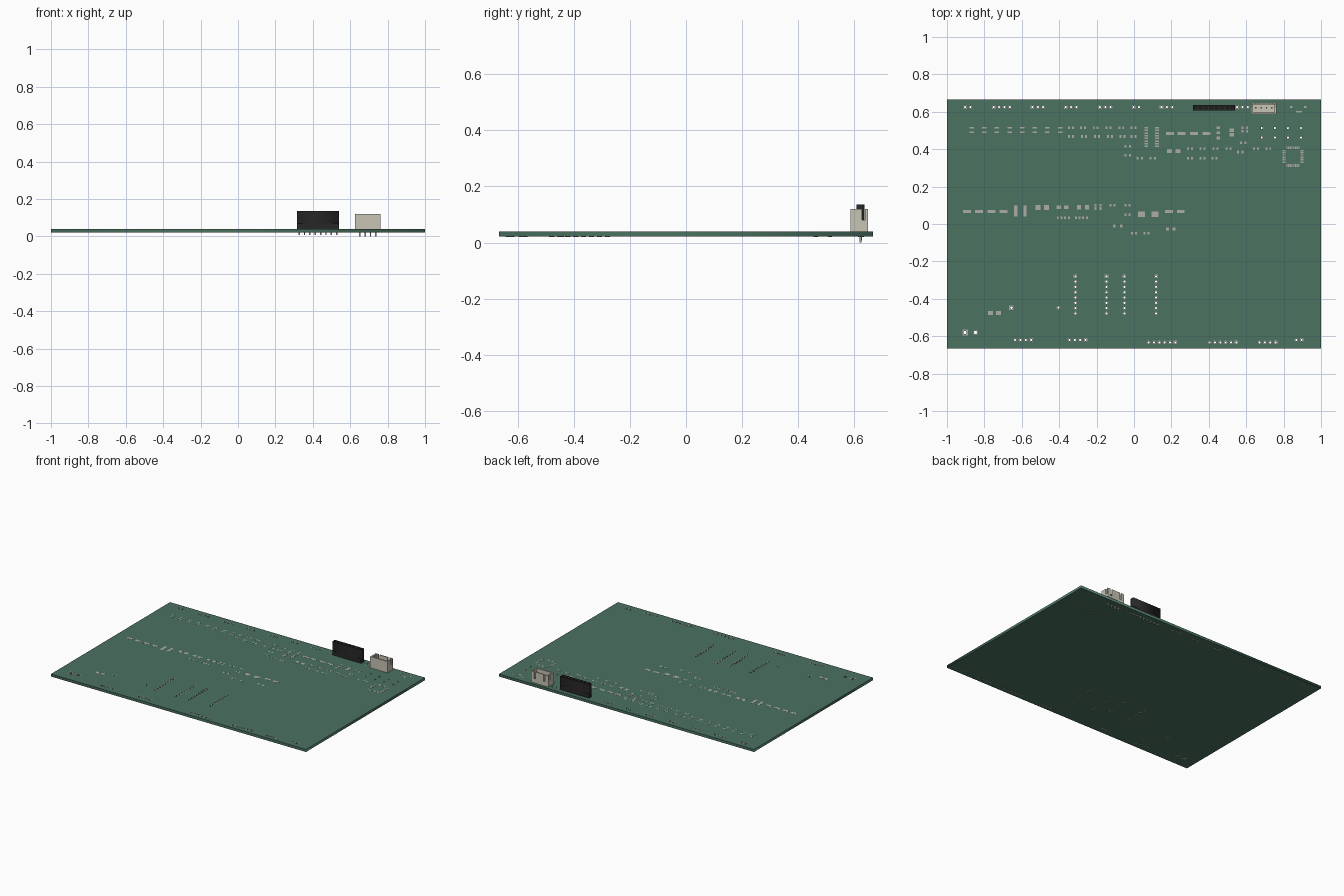
import bpy, math

BOT, TOP, T = 0.021, 0.039, 0.0006   # board faces and copper thickness
P = 0.0287                           # pin pitch


def material(name, rgb):
    m = bpy.data.materials.new(name)
    m.diffuse_color = (*rgb, 1)
    return m


GREEN = material("green_mask", (0.07, 0.17, 0.12))
METAL = material("pad_metal", (0.42, 0.42, 0.38))
CREAM = material("cream_plastic", (0.58, 0.56, 0.46))
BLACK = material("black_plastic", (0.02, 0.02, 0.02))


def rect(x, y, w, h):
    return [(x - w/2, y - h/2), (x + w/2, y - h/2), (x + w/2, y + h/2), (x - w/2, y + h/2)]


def circle(x, y, r, n=14):
    return [(x + r*math.cos(2*math.pi*i/n), y + r*math.sin(2*math.pi*i/n)) for i in range(n)]


def plate(name, loops, z0, z1, mat):
    """Extruded flat shape; loops inside other loops become holes."""
    cu = bpy.data.curves.new(name, 'CURVE')
    cu.dimensions, cu.fill_mode, cu.extrude = '2D', 'BOTH', (z1 - z0)/2
    for pts in loops:
        s = cu.splines.new('POLY')
        s.points.add(len(pts) - 1)
        for p, (x, y) in zip(s.points, pts):
            p.co = (x, y, 0, 1)
        s.use_cyclic_u = True
    cu.materials.append(mat)
    ob = bpy.data.objects.new(name, cu)
    bpy.context.collection.objects.link(ob)
    ob.location.z = (z0 + z1)/2
    bpy.ops.object.select_all(action='DESELECT')
    ob.select_set(True)
    bpy.context.view_layer.objects.active = ob
    bpy.ops.object.convert(target='MESH')


def boxes(name, items, mat):
    """One mesh of boxes: (x, y, w, h, z0, z1)."""
    v, f = [], []
    for x, y, w, h, z0, z1 in items:
        b = len(v)
        v += [(*p, z) for z in (z0, z1) for p in rect(x, y, w, h)]
        f += [[b + i for i in q] for q in ((3, 2, 1, 0), (4, 5, 6, 7), (0, 1, 5, 4),
                                           (1, 2, 6, 5), (2, 3, 7, 6), (3, 0, 4, 7))]
    me = bpy.data.meshes.new(name)
    me.from_pydata(v, [], f)
    me.materials.append(mat)
    bpy.context.collection.objects.link(bpy.data.objects.new(name, me))


# through-hole pads: (x, y, pad radius, hole radius, square)
holes = []


def header(x, y, n, sq=0, dx=P, dy=0, r=0.0095, h=0.0055):
    for i in range(n):
        holes.append((x + i*dx, y + i*dy, r, h, i == sq))


for x, n in ((-0.903, 2), (-0.75, 4), (-0.543, 3), (-0.365, 3), (-0.182, 3),
             (-0.002, 2), (0.147, 3), (0.551, 3)):
    header(x, 0.625, n)
header(0.327, 0.625, 7)
header(0.327 + 7*P, 0.625, 1, -1)
header(0.651, 0.622, 4)
for x, y, n, sq in ((-0.636, -0.62, 4, 3), (-0.345, -0.62, 4, 3), (0.078, -0.633, 6, 5),
                    (0.404, -0.633, 6, 5), (0.671, -0.633, 4, 3), (0.868, -0.62, 2, 1)):
    header(x, y, n, sq)
for x in (-0.313, -0.147, -0.051, 0.118):
    header(x, -0.28, 8, dx=0, dy=-0.0283)
for y in (0.513, 0.462):
    header(0.683, y, 4, -1, dx=0.07, r=0.008)
header(-0.903, -0.58, 1, 0, r=0.015, h=0.009)
header(-0.847, -0.58, 1, -1, r=0.014, h=0.009)
header(-0.655, -0.447, 1, 0, r=0.012, h=0.007)
header(-0.404, -0.447, 1, -1, r=0.010)

# drilled board
bores = [circle(x, y, h) for x, y, r, h, s in holes]
plate("circuit_board", [rect(0, 0, 2, 1.333)] + bores, BOT, TOP, GREEN)

# annular rings on both faces
rings = [rect(x, y, 2*r, 2*r) if s else circle(x, y, r) for x, y, r, h, s in holes]
plate("top_pad_rings", rings + bores, TOP, TOP + T, METAL)
plate("bottom_pad_rings", rings + bores, BOT - T, BOT, METAL)

# surface-mount pads
pads = []


def smd(w, h, y, *xs):
    pads.extend((x, y, w, h, TOP, TOP + T) for x in xs)


def pair(y, *xs, gap=0.021):
    for x in xs:
        smd(0.010, 0.014, y, x - gap/2, x + gap/2)


# upper rows
for y in (0.515, 0.49):
    smd(0.024, 0.009, y, *[-0.868 + 0.0675*i for i in range(8)])
pair(0.515, -0.337, -0.272, -0.205, -0.136, -0.068, -0.003)
pair(0.468, -0.337, -0.268, -0.198, -0.129, -0.061, -0.003)
for i in range(8):
    smd(0.02, 0.008, 0.515 - 0.0143*i, 0.066, 0.123)
smd(0.042, 0.016, 0.484, 0.192, 0.254, 0.321, 0.387)
smd(0.025, 0.022, 0.39, 0.19, 0.235)
for y in (0.515, 0.487, 0.46):
    smd(0.02, 0.014, y, 0.451)
for y in (0.502, 0.478):
    smd(0.025, 0.018, y, 0.522)
for y, x in ((0.515, 0.592), (0.495, 0.592), (0.435, 0.585), (0.385, 0.568), (0.415, -0.034),
             (0.367, -0.034), (0.352, 0.03), (0.352, 0.1)):
    pair(y, x, gap=0.024)
pair(0.402, 0.3, 0.367, 0.435, 0.505, 0.652, 0.718)
pair(0.352, 0.3, 0.367, 0.43)
smd(0.014, 0.012, 0.625, 0.84, 0.915)
smd(0.03, 0.010, 0.6, 0.882)
# square chip footprint
for i in range(8):
    o = (i - 3.5)*0.0091
    smd(0.006, 0.015, 0.408, 0.85 + o)
    smd(0.006, 0.015, 0.312, 0.85 + o)
    smd(0.015, 0.006, 0.36 + o, 0.802, 0.898)
# middle rows
smd(0.042, 0.018, 0.067, -0.893, -0.829, -0.762, -0.698, 0.187, 0.25)
smd(0.018, 0.06, 0.07, -0.633, -0.583)
smd(0.026, 0.026, 0.088, -0.513, -0.468)
smd(0.026, 0.018, 0.09, -0.402, -0.362)
smd(0.022, 0.024, 0.09, -0.295, -0.252)
for y in (0.1, 0.083):
    pair(y, -0.193, gap=0.026)
pair(0.1, -0.115, -0.035)
pair(0.05, -0.035)
pair(0.034, -0.398, -0.358, -0.301, -0.262, gap=0.02)
smd(0.037, 0.028, 0.052, 0.04, 0.112)
smd(0.014, 0.016, -0.01, -0.105, -0.068)
smd(0.016, 0.016, -0.026, 0.18, 0.215)
pair(-0.05, 0.0, 0.067)
# lower left
smd(0.027, 0.02, -0.476, -0.767, -0.725)
boxes("surface_pads", pads, METAL)

# black socket strip
sx = 0.327 + 3.5*P
boxes("socket_base", [(sx, 0.622, 0.226, 0.029, TOP, 0.07)], BLACK)
plate("socket_body", [rect(sx, 0.622, 0.226, 0.029)] +
      [rect(0.327 + i*P, 0.622, 0.011, 0.011) for i in range(8)], 0.07, 0.135, BLACK)
boxes("socket_pins", [(0.327 + i*P, 0.624, 0.007, 0.005, 0.008, TOP) for i in range(8)], METAL)

# cream open-top connector: floor, solid front, slotted ends and back
cx, y0, y1, z1 = 0.694, 0.587, 0.648, 0.119
walls = [(cx, (y0 + y1)/2, 0.136, y1 - y0, TOP, 0.052),
         (cx, y0 + 0.005, 0.136, 0.01, 0.052, z1)]
for s in (-1, 1):
    ex = cx + s*0.063
    walls += [(ex, 0.612, 0.01, 0.03, 0.052, z1),        # end wall, front of slot
              (ex, 0.6325, 0.01, 0.011, 0.052, 0.08),    # below slot
              (ex, 0.643, 0.01, 0.010, 0.052, z1),       # behind slot
              (cx + s*0.051, 0.644, 0.014, 0.008, 0.052, z1)]
walls += [(cx, 0.644, 0.064, 0.008, 0.052, z1)]
walls += [(cx + s*0.038, 0.644, 0.012, 0.008, 0.052, 0.07) for s in (-1, 1)]
boxes("connector_shell", walls, CREAM)
boxes("connector_pins", [(0.651 + i*P, 0.622, 0.0075, 0.0075, 0, 0.1) for i in range(4)], METAL)
